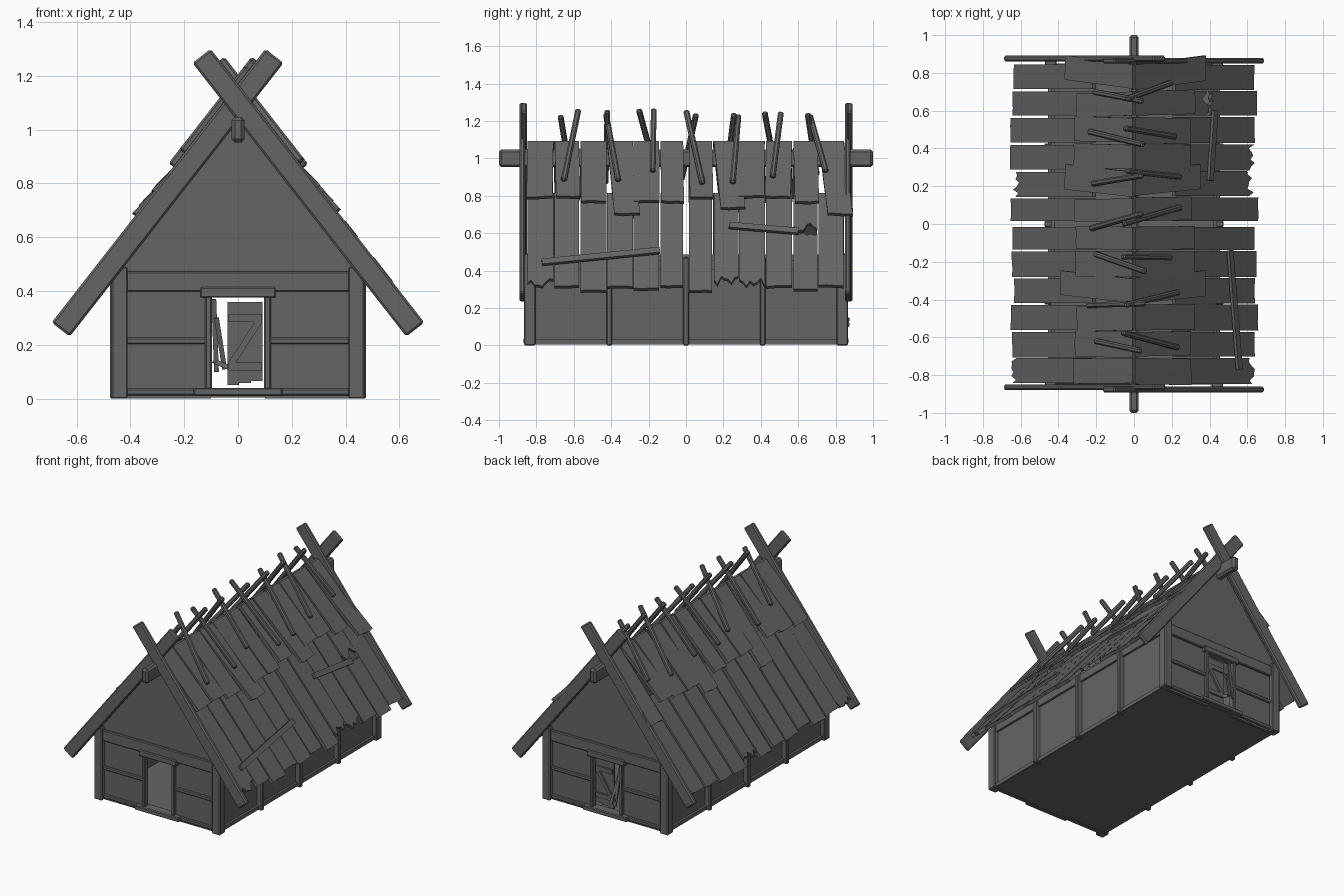
import bpy, bmesh, math, random
from mathutils import Vector, Matrix

random.seed(4)
cube = bpy.data.objects.get("Cube")
if cube:
    bpy.data.objects.remove(cube, do_unlink=True)

wood = bpy.data.materials.new("weathered_grey_wood")
wood.use_nodes = True
shade = 0.13
wood.diffuse_color = (shade, shade, shade, 1)
wood.node_tree.nodes["Principled BSDF"].inputs["Base Color"].default_value = wood.diffuse_color

# Main dimensions of the hut
half_width = 0.45
half_length = 0.85
eave_height = 0.5
ridge_height = 1.1
beam = 0.05
board = 0.03
door_half = 0.1
door_top = 0.38
pitch = math.radians(52)
cos, sin = math.cos(pitch), math.sin(pitch)
sides = {"left": 1, "right": -1}
ends = {"back": 1, "front": -1}


def finish(name, bm, bevel):
    bmesh.ops.recalc_face_normals(bm, faces=bm.faces)
    mesh = bpy.data.meshes.new(name)
    bm.to_mesh(mesh)
    bm.free()
    obj = bpy.data.objects.new(name, mesh)
    bpy.context.collection.objects.link(obj)
    mesh.materials.append(wood)
    if bevel:
        worn = obj.modifiers.new("worn_edges", "BEVEL")
        worn.width = bevel
        worn.segments = 1
    return obj


def bar(name, start, stop, width, depth, normal, bevel=0.005):
    """Straight timber from start to stop, its depth measured along normal."""
    start, stop = Vector(start), Vector(stop)
    along = (stop - start).normalized()
    side = along.cross(Vector(normal)).normalized()
    out = side.cross(along)
    turn = Matrix((out, side, along)).transposed().to_4x4()
    size = Matrix.Diagonal((depth, width, (stop - start).length, 1))
    bm = bmesh.new()
    bmesh.ops.create_cube(bm, size=1, matrix=Matrix.Translation((start + stop) / 2) @ turn @ size)
    return finish(name, bm, bevel)


def post(name, x, y, low, high, width, depth, bevel=0.005):
    return bar(name, (x, y, low), (x, y, high), width, depth, (0, 1, 0), bevel)


def rail(name, left, right, y, z, height, depth, bevel=0.005):
    return bar(name, (left, y, z), (right, y, z), height, depth, (0, 1, 0), bevel)


def prism(name, outline, offset):
    """Solid made by pushing a closed outline along offset."""
    bm = bmesh.new()
    face = bm.faces.new([bm.verts.new(point) for point in outline])
    pushed = bmesh.ops.extrude_face_region(bm, geom=[face])["geom"]
    bmesh.ops.translate(bm, vec=offset, verts=[v for v in pushed if isinstance(v, bmesh.types.BMVert)])
    return finish(name, bm, 0)


def outward(side):
    return Vector((side * sin, 0, cos))


def roof(side, down, y, lift):
    """Point on a roof slope: distance down from the ridge and lift off it."""
    return Vector((side * down * cos, y, ridge_height - down * sin)) + outward(side) * lift


def plank(name, side, near, far, top, bottom, lifts, drift=0, wear=0.004, steps=3):
    """Roof plank with a worn lower end; drift slides that end sideways."""
    outline = [roof(side, top, near, lifts[0]), roof(side, top, far, lifts[0])]
    for i in range(steps + 1):
        y = far + (near - far) * i / steps + drift
        outline.append(roof(side, bottom + random.uniform(-wear, wear), y, lifts[1]))
    return prism(name, outline, outward(side) * 0.022)


# Floor, side walls and their timbers
rail("floor", -half_width, half_width, 0, 0.015, 0.02, 2 * half_length - board, 0)
for side_name, side in sides.items():
    x = side * half_width
    for part, offset, z, height, depth in (
            ("wall", 0.02, eave_height / 2, eave_height - board, 0.02),
            ("sill", 0.01, 0.02, 0.025, board),
            ("wall_plate", 0.01, door_top + beam, beam, board)):
        inner = x - side * offset
        bar(f"{side_name}_{part}", (inner, -half_length, z), (inner, half_length - board, z),
            height, depth, (1, 0, 0), 0)
    for i in range(-1, 2):
        post(f"{side_name}_wall_post", x, i * 0.41, 0, eave_height - board, beam, board)

# Gable ends, each a mirrored half outline with an open doorway
half_gable = [(door_half, door_top), (door_half, 0), (half_width, 0),
              (half_width, eave_height), (0, ridge_height - board)]
gable = half_gable + [(-x, z) for x, z in reversed(half_gable[:-1])]
for end_name, end in ends.items():
    face = end * (half_length - 0.015)
    prism(end_name + "_gable_wall", [(x, face - end * 0.02, z) for x, z in gable], (0, end * 0.02, 0))
    rail(end_name + "_tie_beam", -half_width, half_width, face, 0.435, 0.075, board)
    rail(end_name + "_door_lintel", -0.14, 0.14, face, door_top + 0.015, 0.04, beam)
    rail(end_name + "_threshold", -0.165, 0.165, face, 0.025, board, 0.07)
    for side in sides.values():
        post(end_name + "_corner_post", side * 0.44, face, 0, eave_height - 0.01, 0.06, 0.06)
        post(end_name + "_door_jamb", side * (door_half + 0.01), face, 0.01, door_top, 0.025, 0.04)
        for z in (0.025, 0.215):
            rail(end_name + "_wall_rail", side * door_half, side * half_width, face, z, 0.025, 0.022)
        # Crossed barge boards, lapped one before the other
        y = end * (0.87 - side * end * 0.006)
        bar(end_name + "_barge_board", roof(side, -0.22, y, 0), roof(side, 1.07, y, 0),
            0.085, board, (0, 1, 0), 0.008)

# Ridge beam running through both gables
bar("ridge_beam", (0, -1, 1), (0, 1, 1), 0.095, beam, (1, 0, 0), 0.013)

# Back door leaf with ledges and brace, beside splintered strips
door_y = half_length - board
for i in range(3):
    post("door_board", i * 0.044 - 0.018, door_y, beam + i * 0.008, door_top - 0.02, 0.043, 0.012, 0)
for y in (door_y - 0.01, door_y + 0.01):
    for z in (0.12, 0.3):
        rail("door_ledge", -0.035, 0.09, y, z, board, 0.012, 0)
    bar("door_brace", (-0.025, y, 0.13), (0.08, y, 0.29), 0.024, 0.012, (0, 1, 0), 0)
for foot, tip, low, high in ((-0.08, -0.09, 0.1, 0.37), (-0.05, -0.08, 0.11, 0.3), (-0.09, -0.02, 0.14, 0.11)):
    bar("splintered_strip", (foot, door_y + beam, low), (tip, door_y, high), 0.018, 0.01, (0, 1, 0), 0)

# Two lapped rows of uneven planks on each slope
row_count = 12
spacing = 2 * half_length / row_count
for side_name, side in sides.items():
    for i in range(row_count):
        near = i * spacing - half_length
        far = near + spacing
        middle_gap = 0.015
        near += middle_gap if i == row_count / 2 else random.uniform(0, 0.008)
        far -= middle_gap if i == row_count / 2 - 1 else random.uniform(0, 0.008)
        length = random.uniform(1, 1.04)
        if side > 0 and i == row_count - 2:
            # Snapped plank that leaves a hole
            plank("snapped_plank_top", side, near, far, 0.36, 0.6, (-0.025, -0.01), 0, 0.03, 7)
            plank("snapped_plank_end", side, near, far, length, 0.64, (0, -0.01), 0, 0.03, 7)
        elif i in (0, 7) or i == 8 and side > 0:
            plank(side_name + "_broken_plank", side, near, far, 0.36, length - board, (-0.025, 0), 0, board, 7)
        else:
            plank(side_name + "_lower_plank", side, near, far, 0.36, length, (-0.025, 0))
        slipped = i % 4 == 3
        drift = random.uniform(0.03, 0.06) if slipped else random.uniform(-0.01, 0.01)
        length = random.uniform(0.5, 0.58) if slipped else random.uniform(0.42, 0.46)
        lift = 0.034 if slipped else 0.03
        plank(side_name + "_upper_plank", side, near, far, 0.01, length, (-0.02, lift), drift)

# Loose boards lying on the left slope
for start, stop in (((0.86, -0.77), (0.78, -0.14)), ((0.61, 0.23), (0.65, 0.6))):
    bar("loose_board", roof(1, *start, 0.036), roof(1, *stop, 0.036), 0.036, 0.018, outward(1), 0)

# Crossed poles pinning the ridge
for i in range(-3, 4):
    for side in sides.values():
        y = i * 0.22 + 0.03 + side * 0.015
        tilt = random.uniform(-beam, beam)
        bar("ridge_pole", roof(side, random.uniform(0.24, 0.34), y - tilt, beam),
            roof(side, random.uniform(-0.17, -0.12), y + tilt, beam), board, board, outward(side), 0.008)
